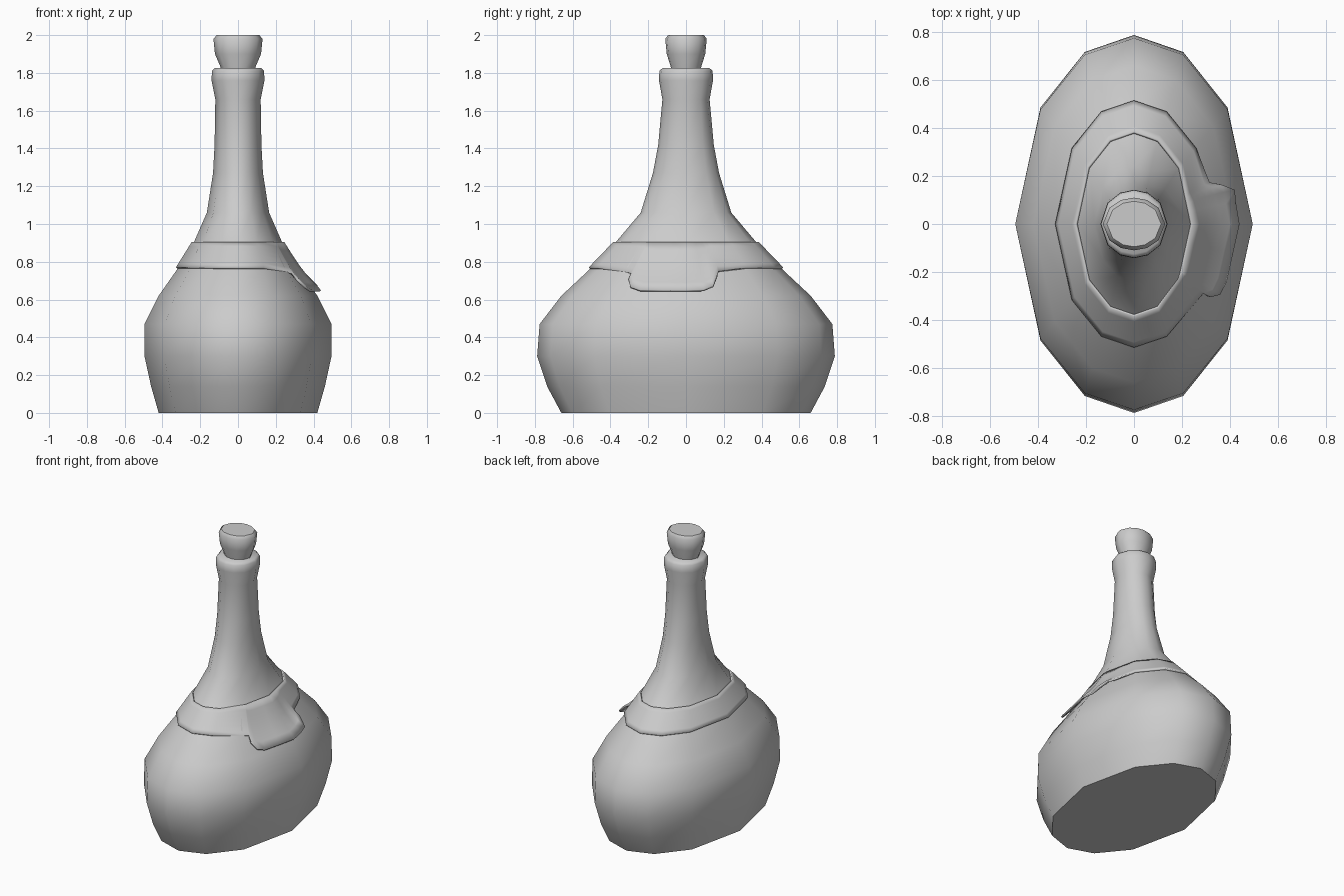
import bpy, bmesh
from math import sin, cos, radians

if "Cube" in bpy.data.objects:
    bpy.data.objects.remove(bpy.data.objects["Cube"])

# Shared 12-sided outline and bottle profile: (half width x, half depth y, z)
Q = [0, 38, 65.5, 90]
ANGLES = Q + [180 - a for a in Q[-2::-1]]
ANGLES += [360 - a for a in ANGLES[-2:0:-1]]
UNIT = [(cos(radians(a)), sin(radians(a))) for a in ANGLES]
BODY = [(.42, .66, 0), (.46, .735, .14), (.495, .788, .30), (.495, .775, .47),
        (.42, .66, .62), (.322, .51, .76), (.235, .375, .90), (.165, .24, 1.06),
        (.132, .175, 1.27), (.124, .147, 1.42), (.12, .125, 1.66),
        (.14, .143, 1.76), (.138, .141, 1.81), (.125, .125, 1.825)]
CORK = [(.085, .075, 1.78), (.092, .08, 1.83), (.122, .102, 1.90),
        (.13, .11, 1.98), (.113, .095, 2.0)]


def finish(name, bm, angle):
    bmesh.ops.recalc_face_normals(bm, faces=bm.faces[:])
    mesh = bpy.data.meshes.new(name)
    bm.to_mesh(mesh)
    bm.free()
    ob = bpy.data.objects.new(name, mesh)
    bpy.context.collection.objects.link(ob)
    bpy.ops.object.select_all(action='DESELECT')
    ob.select_set(True)
    bpy.context.view_layer.objects.active = ob
    bpy.ops.object.shade_smooth_by_angle(angle=radians(angle))
    return ob


def loft(rings, capped):
    bm = bmesh.new()
    rows = [[bm.verts.new(p) for p in ring] for ring in rings]
    n = len(rows[0])
    for a, b in zip(rows, rows[1:]):
        for i in range(n):
            j = (i + 1) % n
            bm.faces.new((a[i], a[j], b[j], b[i]))
    if capped:
        bm.faces.new(rows[0][::-1])
        bm.faces.new(rows[-1])
    return bm


def size_at(z):
    for (x0, y0, z0), (x1, y1, z1) in zip(BODY, BODY[1:]):
        if z <= z1:
            t = (z - z0) / (z1 - z0)
            return x0 + (x1 - x0) * t, y0 + (y1 - y0) * t


def side_point(c):
    # point on the right half of the unit outline at depth c
    for a, b in zip(Q, Q[1:]):
        s0, s1 = sin(radians(a)), sin(radians(b))
        if abs(c) <= s1:
            t = (abs(c) - s0) / (s1 - s0)
            return cos(radians(a)) * (1 - t) + cos(radians(b)) * t, c


# Bottle body with neck and lip
finish("bottle", loft([[(u * x, v * y, z) for u, v in UNIT] for x, y, z in BODY], True), 50)

# Cork stopper
finish("cork", loft([[(u * x, v * y, z) for u, v in UNIT] for x, y, z in CORK], True), 50)

# Collar wrapped round the shoulder, with a lifted flap on the right side
# flap outline: (y, bottom z, lift)
FLAP = [(-.285, .737, .004), (-.30, .70, .012), (-.29, .66, .022), (-.24, .642, .025),
        (-.12, .64, .024), (0, .64, .024), (.09, .642, .03), (.14, .66, .05),
        (.16, .715, .04), (.17, .747, .012)]
columns = [(*side_point(y / size_at(z)[1]), z, lift) for y, z, lift in FLAP]
columns += [(u, v, .765, 0) for u, v in UNIT[1:-1]]
STEPS = 6
rings = []
for k in range(STEPS + 1):
    ring = []
    for u, v, zb, lift in columns:
        t = k / STEPS
        z = .90 + (zb - .90) * t
        x, y = size_at(z)
        out = .010
        rise = lift * t ** 3
        ring.append((u * (x + out) + rise, v * (y + out), z + out * .5 + rise * .2))
    rings.append(ring)
collar = finish("collar", loft(rings, False), 40)
solid = collar.modifiers.new("thickness", 'SOLIDIFY')
solid.thickness = .012
solid.offset = -1
